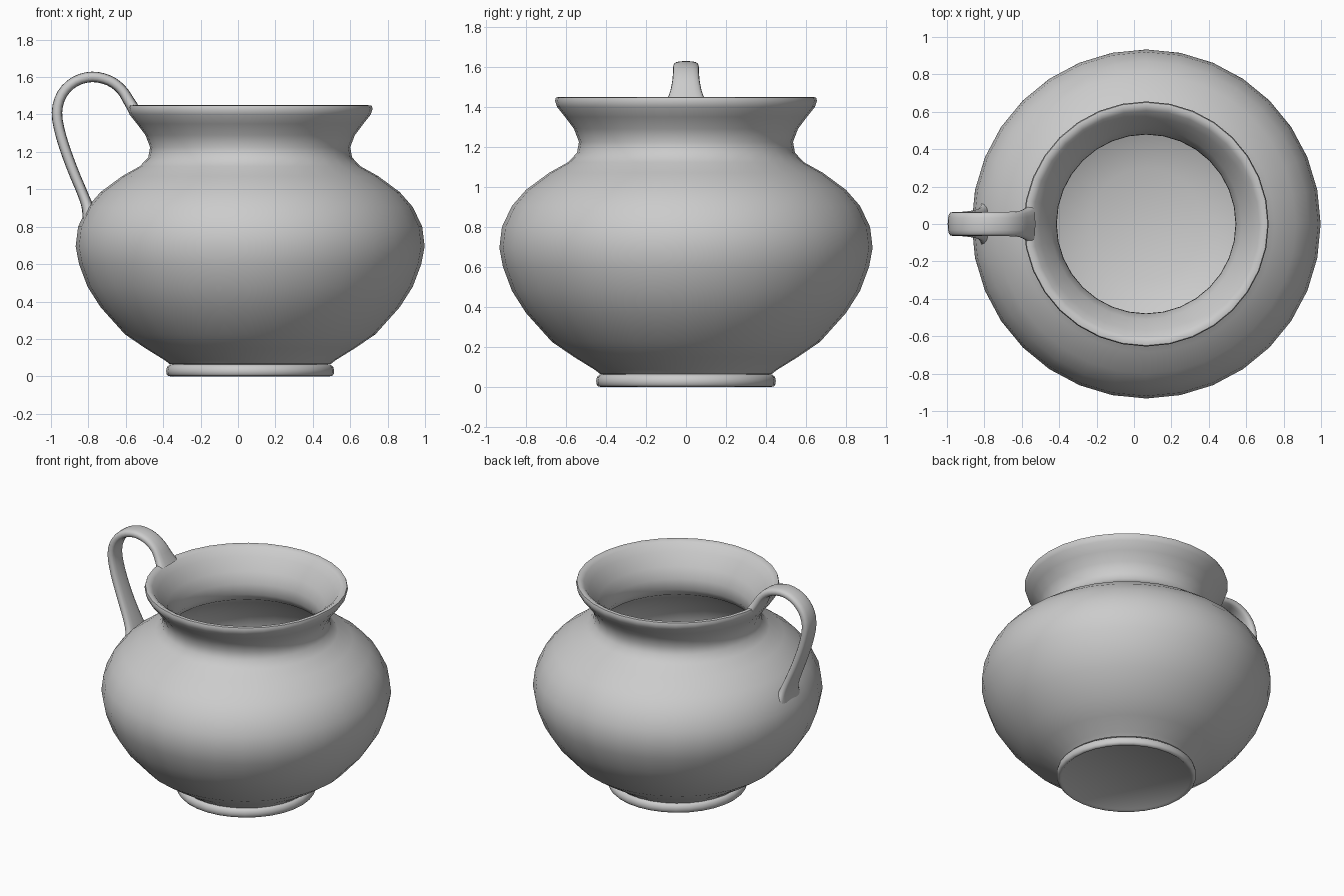
import bpy, bmesh, math
from mathutils import Vector

cube = bpy.data.objects.get("Cube")
if cube:
    bpy.data.objects.remove(cube)

clay = bpy.data.materials.new("grey_clay")
clay.use_nodes = True
COLOUR = (0.6, 0.6, 0.6, 1)
clay.diffuse_color = COLOUR
clay.node_tree.nodes["Principled BSDF"].inputs["Base Color"].default_value = COLOUR

AXIS_X = 0.065   # the pot sits off centre to leave room for the handle


def finish(name, bm, angle):
    """Turn a bmesh into a smooth shaded object."""
    bmesh.ops.remove_doubles(bm, verts=bm.verts, dist=0.0005)
    bmesh.ops.recalc_face_normals(bm, faces=bm.faces)
    mesh = bpy.data.meshes.new(name)
    bm.to_mesh(mesh)
    bm.free()
    mesh.materials.append(clay)
    obj = bpy.data.objects.new(name, mesh)
    bpy.context.collection.objects.link(obj)
    bpy.ops.object.select_all(action='DESELECT')
    obj.select_set(True)
    bpy.context.view_layer.objects.active = obj
    bpy.ops.object.shade_smooth_by_angle(angle=math.radians(angle))
    return obj


def lathe(name, profile, sides=32, angle=50):
    """Spin a (radius, height) profile about the pot axis."""
    bm = bmesh.new()
    verts = [bm.verts.new((AXIS_X + r, 0, z)) for r, z in profile]
    edges = [bm.edges.new(pair) for pair in zip(verts, verts[1:])]
    bmesh.ops.spin(bm, geom=verts + edges, cent=(AXIS_X, 0, 0), axis=(0, 0, 1),
                   angle=math.tau, steps=sides, use_merge=True)
    return finish(name, bm, angle)


def smooth_path(points, steps=3):
    """Catmull-Rom interpolation through the points."""
    pts = [Vector(p) for p in points]
    pts = [pts[0]] + pts + [pts[-1]]
    out = []
    for a, b, c, d in zip(pts, pts[1:], pts[2:], pts[3:]):
        for i in range(steps):
            t = i / steps
            out.append(0.5 * (2 * b + (c - a) * t + (2 * a - 5 * b + 4 * c - d) * t ** 2
                              + (3 * b - a - 3 * c + d) * t ** 3))
    return out + [pts[-1]]


# Pot: outside from the foot up, over the lip, then the hollow inside
outside = [(0.43, 0.065), (0.455, 0.085), (0.56, 0.15), (0.67, 0.225), (0.8, 0.37),
           (0.87, 0.48), (0.915, 0.6), (0.933, 0.695), (0.92, 0.8), (0.87, 0.905),
           (0.8, 0.985), (0.685, 1.07), (0.59, 1.123), (0.545, 1.17), (0.535, 1.225),
           (0.56, 1.29), (0.605, 1.35), (0.645, 1.4), (0.655, 1.43), (0.65, 1.447)]
inside = [(0.63, 1.45), (0.605, 1.435), (0.57, 1.39), (0.51, 1.31), (0.48, 1.235),
          (0.478, 1.16), (0.51, 1.11), (0.64, 1.03), (0.75, 0.95), (0.82, 0.87),
          (0.865, 0.78), (0.875, 0.695), (0.86, 0.61), (0.81, 0.5), (0.74, 0.4),
          (0.62, 0.27), (0.48, 0.18), (0.3, 0.12), (0, 0.1)]
lathe("pot_body", outside + inside)

# Foot ring with a rounded edge and a closed underside
lathe("foot", [(0, 0.008), (0.415, 0.008), (0.425, 0), (0.438, 0.002), (0.447, 0.012),
               (0.449, 0.03), (0.445, 0.05), (0.43, 0.062), (0.4, 0.068)])

# Handle: strap swept along (x, z, half width, half thickness)
stations = [(-0.555, 1.425, 0.1, 0.032), (-0.585, 1.475, 0.08, 0.03),
            (-0.625, 1.535, 0.068, 0.028), (-0.69, 1.582, 0.065, 0.028),
            (-0.78, 1.601, 0.064, 0.028), (-0.87, 1.577, 0.064, 0.028),
            (-0.94, 1.51, 0.064, 0.028), (-0.968, 1.41, 0.064, 0.028),
            (-0.945, 1.28, 0.064, 0.028), (-0.89, 1.12, 0.068, 0.028),
            (-0.832, 0.98, 0.08, 0.028), (-0.803, 0.9, 0.1, 0.032),
            (-0.79, 0.82, 0.14, 0.042)]
path = smooth_path(stations)
SIDES = 16
bm = bmesh.new()
rings = []
for i, (x, z, wide, thick) in enumerate(path):
    before, after = path[max(i - 1, 0)], path[min(i + 1, len(path) - 1)]
    normal = Vector((after[1] - before[1], 0, before[0] - after[0])).normalized()
    ring = []
    for k in range(SIDES):
        c, s = math.cos(math.tau * k / SIDES), math.sin(math.tau * k / SIDES)
        across = math.copysign(abs(c) ** 0.7, c) * wide
        out = math.copysign(abs(s) ** 0.7, s) * thick
        ring.append(bm.verts.new(Vector((x, across, z)) + normal * out))
    rings.append(ring)
for low, high in zip(rings, rings[1:]):
    for k in range(SIDES):
        n = (k + 1) % SIDES
        bm.faces.new((low[k], low[n], high[n], high[k]))
bm.faces.new(rings[0])
bm.faces.new(rings[-1])
finish("handle", bm, 60)
